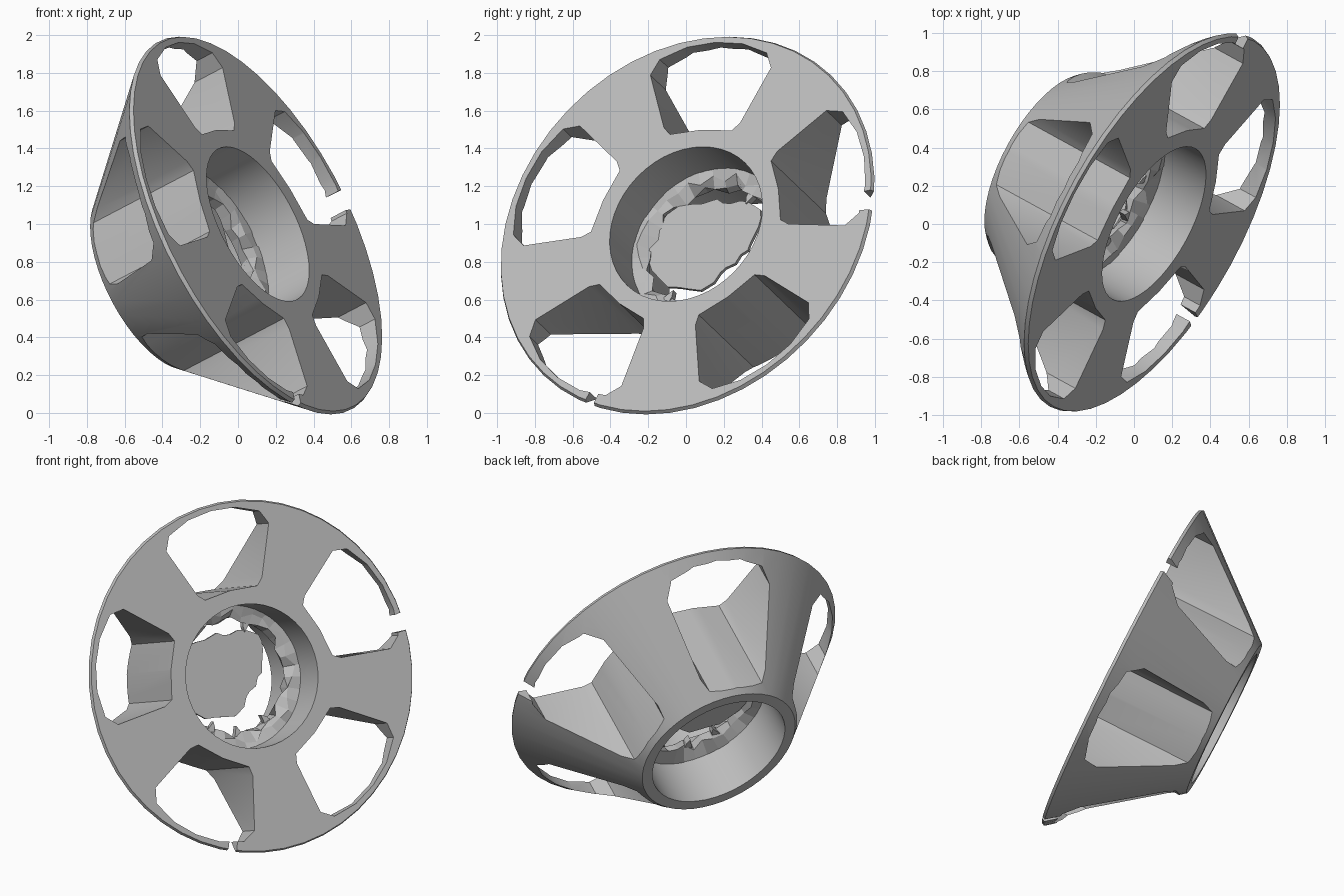
import bpy, bmesh, random
from math import sin, cos, pi, radians
from mathutils import Matrix, Vector

random.seed(4)
cube = bpy.data.objects.get("Cube")
if cube:
    bpy.data.objects.remove(cube)

# One plain grey for everything
grey = bpy.data.materials.new("plain_grey")
grey.use_nodes = True
colour = (0.5, 0.5, 0.5, 1)
grey.diffuse_color = colour
grey.node_tree.nodes["Principled BSDF"].inputs["Base Color"].default_value = colour

# The wheel leans: local z is the axle, local y points up the tilted face
axle = Vector((0.797, -0.437, 0.417)).normalized()
up = (Vector((0, 0, 1)) - axle * axle.z).normalized()
side = up.cross(axle)
tilt = Matrix.Translation((0.105, 0, 1)) @ Matrix((side, up, axle)).transposed().to_4x4()

RIM, HUB, BORE, DEPTH = 1.1, 0.52, 0.45, 0.72
FIRST, STEP = -3.5, 72


def polar(r, degrees, z):
    a = radians(degrees)
    return Vector((r * sin(a), r * cos(a), z))


def finish(bm, name):
    bmesh.ops.recalc_face_normals(bm, faces=bm.faces)
    mesh = bpy.data.meshes.new(name)
    bm.to_mesh(mesh)
    bm.free()
    mesh.materials.append(grey)
    obj = bpy.data.objects.new(name, mesh)
    obj.matrix_world = tilt
    bpy.context.collection.objects.link(obj)
    return obj


def lathe(name, profile, sides, jitter=None):
    """Sweep a closed (radius, z) profile round the axle."""
    bm = bmesh.new()
    rings = []
    for i in range(sides):
        ring = []
        for k, (r, z) in enumerate(profile):
            if jitter and k in jitter:
                r += random.uniform(-0.03, 0.03)
                z += random.uniform(-0.02, 0.02)
            ring.append(bm.verts.new(polar(r, 360 * i / sides, z)))
        rings.append(ring)
    n = len(profile)
    for i in range(sides):
        a, b = rings[i], rings[(i + 1) % sides]
        for k in range(n):
            m = (k + 1) % n
            bm.faces.new((a[k], a[m], b[m], b[k]))
    return finish(bm, name)


def prism(name, outline, low, high):
    """Extrude an outline of (radius, degrees) along the axle."""
    bm = bmesh.new()
    bottom = [bm.verts.new(polar(r, a, low)) for r, a in outline]
    top = [bm.verts.new(polar(r, a, high)) for r, a in outline]
    bm.faces.new(bottom)
    bm.faces.new(top)
    n = len(outline)
    for i in range(n):
        j = (i + 1) % n
        bm.faces.new((bottom[i], bottom[j], top[j], top[i]))
    return finish(bm, name)


def cut(target, cutter):
    cutter.hide_render = True
    mod = target.modifiers.new("cut", "BOOLEAN")
    mod.operation = "DIFFERENCE"
    mod.solver = "EXACT"
    mod.object = cutter
    bpy.context.view_layer.objects.active = target
    bpy.ops.object.modifier_apply(modifier=mod.name)
    bpy.data.objects.remove(cutter)


def smooth(obj):
    bpy.ops.object.select_all(action="DESELECT")
    obj.select_set(True)
    bpy.context.view_layer.objects.active = obj
    bpy.ops.object.shade_smooth_by_angle(angle=radians(30))


# Conical body with an open bore
body = lathe("wheel_body", [(RIM - 0.01, 0), (RIM, -0.02), (HUB, -DEPTH),
                            (BORE, -DEPTH), (BORE, 0)], 48)

# Five windows between the spokes, cut along the axle
half = [(0.565, 19), (0.62, 21.5), (0.96, 22), (1.03, 18), (1.055, 9)]
window = ([(r, -a) for r, a in half] + [(1.06, 0)]
          + [(r, a) for r, a in reversed(half)] + [(0.55, 0)])
for i in range(5):
    turn = FIRST + STEP * i
    cut(body, prism("window_cutter", [(r, a + turn) for r, a in window], -1, 0.2))

# Two breaks in the thin rim
for start, end in ((79.5, 85.5), (197, 200)):
    cut(body, prism("rim_cutter", [(1.0, start), (1.2, start), (1.2, end), (1.0, end)], -0.2, 0.2))
smooth(body)

# Ragged ledge inside the bore
lathe("bore_ledge", [(BORE + 0.01, -0.27), (0.40, -0.28), (0.365, -0.31),
                     (0.37, -0.36), (BORE + 0.01, -0.40)], 36, jitter=(1, 2, 3))

# Torn plate across the bore, bitten away on one side
tear = [(0, 0.27), (20, 0.3), (38, 0.32), (54, 0.31), (70, 0.25), (83, 0.22),
        (100, 0.18), (136, 0.15), (165, 0.2), (203, 0.25), (225, 0.31),
        (250, 0.36), (275, 0.38), (302, 0.38), (325, 0.32), (345, 0.29)]
outline = []
for (a, r), (b, s) in zip(tear, tear[1:] + [(360, tear[0][1])]):
    outline += [(r, a), ((r + s) / 2 + random.uniform(-0.02, 0.02), (a + b) / 2)]
prism("torn_plate", outline, -0.34, -0.32)

# Loose shards bridging the gap between plate and ledge
for a in (28, 150, 185, 215):
    prism("plate_shard", [(0.33, a - 3), (0.4, a - 5), (0.4, a + 4), (0.3, a + 1)], -0.35, -0.31)
